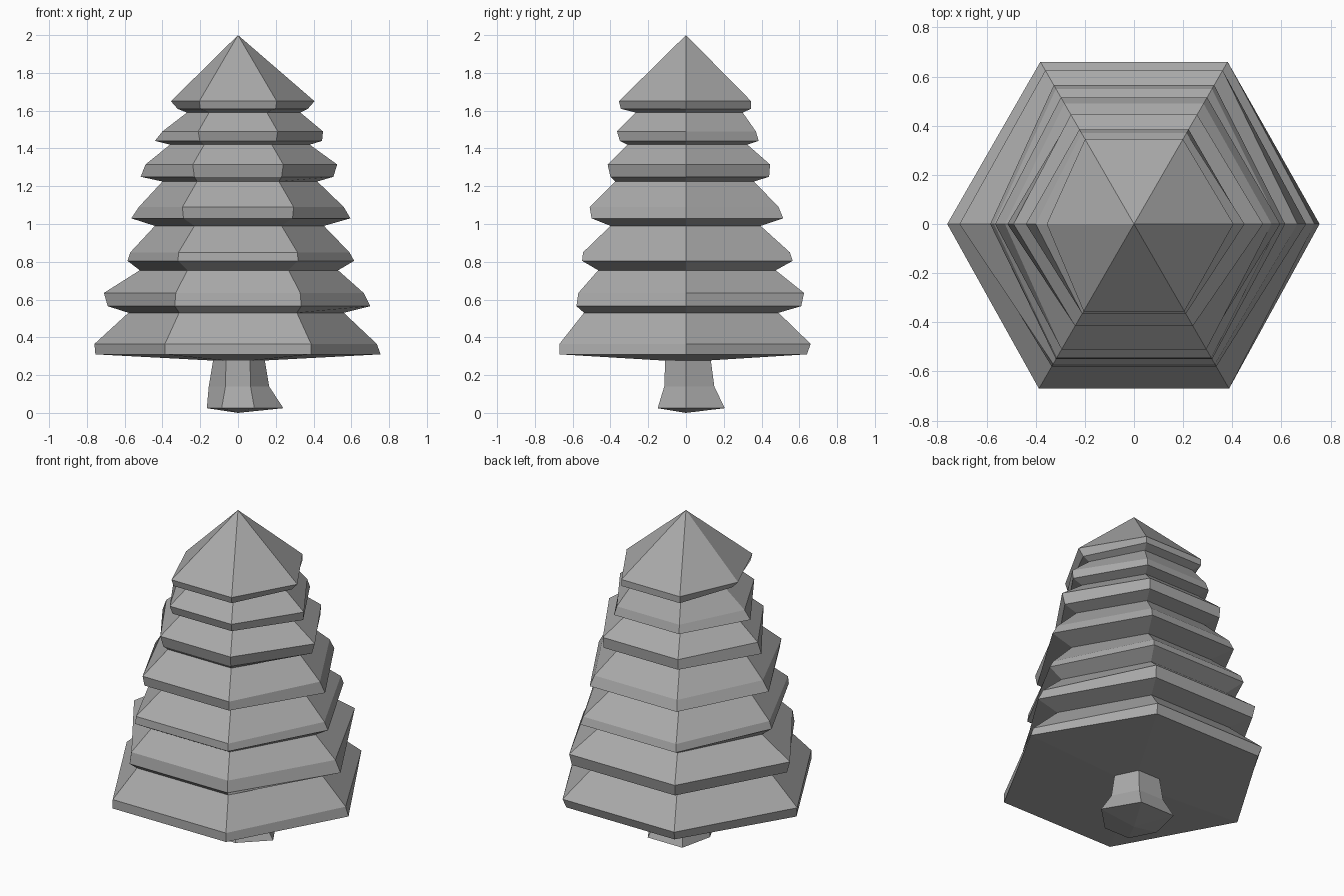
import bpy
import bmesh
import math

default_cube = bpy.data.objects.get("Cube")
if default_cube:
    bpy.data.objects.remove(default_cube, do_unlink=True)

# One plain material for the whole tree
grey = bpy.data.materials.new("plain grey")
grey.use_nodes = True
grey_colour = (0.4, 0.4, 0.4, 1.0)
grey.diffuse_color = grey_colour
shader = next(n for n in grey.node_tree.nodes if n.type == "BSDF_PRINCIPLED")
shader.inputs["Base Color"].default_value = grey_colour


def hexagon(bm, height, right, left, front, back):
    """Add a slightly uneven six-sided ring; each reach is a distance from the axis."""
    half = math.tan(math.radians(30))
    outline = [
        (left, 0), (back * half, back), (-back * half, back),
        (-right, 0), (-front * half, -front), (front * half, -front),
    ]
    return [bm.verts.new((x, y, height)) for x, y in outline]


def hex_stack(name, rings, bottom, top):
    """Join rings from bottom to top and close both ends with a fan."""
    bm = bmesh.new()
    loops = [hexagon(bm, *ring) for ring in rings]
    for lower, upper in zip(loops, loops[1:]):
        for i in range(len(lower)):
            j = (i + 1) % len(lower)
            bm.faces.new((lower[i], lower[j], upper[j], upper[i]))
    for loop, height in ((loops[0], bottom), (loops[-1], top)):
        tip = bm.verts.new((0, 0, height))
        for i in range(len(loop)):
            bm.faces.new((loop[i], loop[(i + 1) % len(loop)], tip))
    bmesh.ops.recalc_face_normals(bm, faces=bm.faces)
    mesh = bpy.data.meshes.new(name)
    bm.to_mesh(mesh)
    bm.free()
    mesh.materials.append(grey)
    tree_part = bpy.data.objects.new(name, mesh)
    bpy.context.collection.objects.link(tree_part)
    return tree_part


# Flared trunk: height, then reach to right, left, front and back
trunk_rings = [
    (.025, .165, .24, .15, .205),
    (.14, .155, .165, .115, .15),
    (.29, .13, .14, .11, .13),
]
hex_stack("trunk", trunk_rings, bottom=0, top=.29)

# Foliage: every tier has a lower lip, an upper lip and a neck under the next tier
foliage_rings = [
    (.31, .755, .755, .67, .64),
    (.365, .76, .735, .67, .66),
    (.53, .58, .56, .54, .49),

    (.565, .69, .7, .58, .61),
    (.635, .71, .665, .57, .625),
    (.755, .52, .53, .465, .475),

    (.805, .585, .615, .55, .565),
    (.85, .57, .59, .545, .55),
    (.99, .44, .455, .4, .395),

    (1.03, .565, .595, .5, .515),
    (1.09, .525, .56, .51, .49),
    (1.225, .4, .42, .375, .36),

    (1.25, .515, .505, .4, .44),
    (1.315, .49, .525, .415, .445),
    (1.42, .36, .38, .31, .325),

    (1.44, .44, .445, .35, .385),
    (1.49, .4, .45, .365, .37),
    (1.59, .27, .33, .265, .3),

    (1.61, .32, .37, .345, .345),
    (1.65, .355, .405, .355, .345),
]
hex_stack("foliage", foliage_rings, bottom=.27, top=2)
